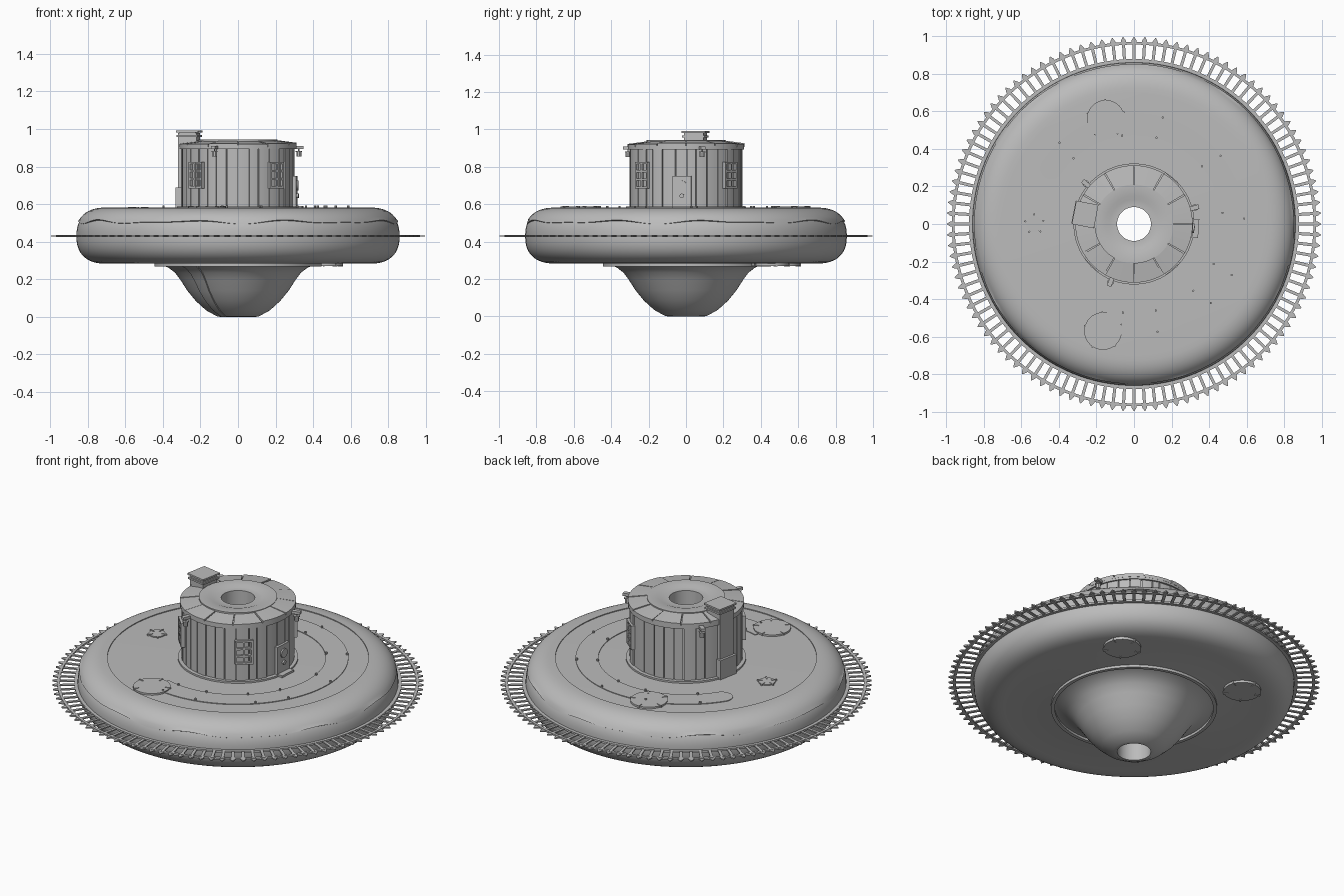
import bpy, bmesh, math, random
from math import cos, sin, pi, radians
from mathutils import Matrix, Vector

random.seed(4)
if "Cube" in bpy.data.objects:
    bpy.data.objects.remove(bpy.data.objects["Cube"])

gray = bpy.data.materials.new("plain gray")
gray.use_nodes = True
gray.diffuse_color = (0.5, 0.5, 0.5, 1)
gray.node_tree.nodes["Principled BSDF"].inputs["Base Color"].default_value = (0.5, 0.5, 0.5, 1)


def finish(name, bm):
    bmesh.ops.recalc_face_normals(bm, faces=bm.faces)
    mesh = bpy.data.meshes.new(name)
    bm.to_mesh(mesh)
    bm.free()
    mesh.materials.append(gray)
    obj = bpy.data.objects.new(name, mesh)
    bpy.context.collection.objects.link(obj)
    return obj


def add_lathe(bm, profile, start=0, end=360, steps=96):
    """Sweep a closed (radius, z) profile around the z axis."""
    full = end - start == 360
    rings = []
    for i in range(steps if full else steps + 1):
        a = radians(start + (end - start) * i / steps)
        rings.append([bm.verts.new((r * cos(a), r * sin(a), z)) for r, z in profile])
    n = len(profile)
    for i in range(steps):
        p, q = rings[i], rings[(i + 1) % len(rings)]
        for j in range(n):
            k = (j + 1) % n
            bm.faces.new((p[j], q[j], q[k], p[k]))
    if not full:
        bm.faces.new(rings[0])
        bm.faces.new(rings[-1])


def lathe(name, profile, start=0, end=360, steps=96):
    bm = bmesh.new()
    add_lathe(bm, profile, start, end, steps)
    return finish(name, bm)


def rect(r0, r1, z0, z1):
    return [(r0, z0), (r1, z0), (r1, z1), (r0, z1)]


def polar(angle, radius, z, side=0):
    """Frame whose x axis points outwards at the given angle."""
    return Matrix.Rotation(radians(angle), 4, "Z") @ Matrix.Translation((radius, side, z))


def add_box(bm, frame, size):
    bmesh.ops.create_cube(bm, size=1, matrix=frame @ Matrix.Diagonal((*size, 1)))


def add_disc(bm, frame, radius, depth, sides=32):
    bmesh.ops.create_cone(bm, cap_ends=True, segments=sides, radius1=radius,
                          radius2=radius, depth=depth, matrix=frame)


# Saucer hull with bowl and central shaft
def rim(t, grow=0):
    c, s = cos(t), sin(t)
    p = 2 / 2.4
    return (0.70 + (0.16 + grow) * math.copysign(abs(c) ** p, c),
            0.43 + (0.147 + grow) * math.copysign(abs(s) ** p, s))


bowl = [(0.09, 0), (0.11, 0.002), (0.17, 0.035), (0.225, 0.085), (0.27, 0.14),
        (0.305, 0.195), (0.335, 0.235), (0.37, 0.262), (0.41, 0.278)]
edge = [rim(-pi / 2 + pi * i / 24) for i in range(25)]
lathe("saucer_hull", bowl + [(0.43, 0.283)] + edge + [(0.09, 0.577)], steps=128)

# Upper cover with a wavy lower lip
outer = [rim(pi / 2 - 1.12 * i / 10, 0.005) for i in range(11)]
inner = [rim(pi / 2 - 1.12 * i / 10, -0.004) for i in range(11)]
cover = lathe("wavy_cover", outer + inner[::-1], steps=160)
for v in cover.data.vertices:
    a = math.atan2(v.co.y, v.co.x)
    if v.co.z < 0.52:
        v.co.z += 0.007 * sin(9 * a) + 0.005 * sin(14 * a + 1)

# Bowl collar and raised seam strip
lathe("bowl_collar", rect(0.425, 0.445, 0.268, 0.29))
skin = [(r + 0.007, z - 0.003) for r, z in bowl[1:]]
lathe("bowl_strip", skin + [(r - 0.01, z + 0.005) for r, z in bowl[:0:-1]], -138, -124, 8)

# Track ring: two rails and pointed sleepers
lathe("inner_rail", rect(0.855, 0.878, 0.425, 0.436), steps=128)
lathe("outer_rail", rect(0.955, 0.97, 0.425, 0.436), steps=128)
bm = bmesh.new()
half = [(0.85, 0.008), (0.962, 0.008), (0.966, 0.015), (0.978, 0.013), (0.996, 0.002)]
outline = half + [(x, -y) for x, y in half[::-1]]
count = 108
for i in range(count):
    turn = Matrix.Rotation(2 * pi * i / count, 4, "Z")
    low, high = ([bm.verts.new(turn @ Vector((x, y, z))) for x, y in outline]
                 for z in (0.427, 0.434))
    bm.faces.new(low)
    bm.faces.new(high)
    for j in range(len(outline)):
        k = (j + 1) % len(outline)
        bm.faces.new((low[j], low[k], high[k], high[j]))
finish("track_sleepers", bm)

# Curved path with a rounded end
bm = bmesh.new()
add_lathe(bm, rect(0.47, 0.592, 0.57, 0.581), -107, 146, 80)
add_disc(bm, polar(146, 0.531, 0.5755), 0.061, 0.011)
finish("curved_path", bm)

# Small posts beside the path
bm = bmesh.new()
for a in (-95, -75, -45, -30, 5, 40, 78, 100, 130):
    for r in (0.475, 0.587):
        add_disc(bm, polar(a + random.uniform(-4, 4), r, 0.583), 0.006, 0.018, 8)
finish("path_posts", bm)


# Round landing pads above and below the saucer
def pad(name, x, y, z, radius):
    bm = bmesh.new()
    place = Matrix.Translation((x, y, z))
    add_disc(bm, place, radius, 0.02, 40)
    for a in range(20, 380, 72):
        add_box(bm, place @ polar(a, radius * 0.9, 0), (0.03, 0.008, 0.026))
    finish(name, bm)


pad("front_top_pad", -0.165, -0.57, 0.577, 0.1)
pad("back_top_pad", -0.15, 0.56, 0.577, 0.1)
pad("left_bottom_pad", 0.46, 0.45, 0.28, 0.1)
pad("right_bottom_pad", -0.33, 0.51, 0.28, 0.1)
pad("small_hatch", -0.53, 0, 0.573, 0.045)

# Tower core, base ring and flat roof around the shaft
lathe("tower_core", [(0.09, 0.57), (0.293, 0.57), (0.293, 0.915), (0.21, 0.925),
                     (0.21, 0.943), (0.15, 0.943), (0.13, 0.935), (0.09, 0.935)])
lathe("tower_base_ring", rect(0.28, 0.322, 0.57, 0.587))
lathe("eave_ring", rect(0.285, 0.311, 0.893, 0.915))

# Wall planks of slightly uneven width and depth
bm = bmesh.new()
planks = 32
cuts = [360 * (i + random.uniform(-0.18, 0.18)) / planks for i in range(planks)]
cuts.append(cuts[0] + 360)
for a, b in zip(cuts, cuts[1:]):
    r = random.uniform(0.299, 0.306)
    add_lathe(bm, rect(0.285, r, 0.58, 0.9), a + 0.5, b - 0.5, 3)
finish("wall_planks", bm)

# Roof wedges
bm = bmesh.new()
for i in range(12):
    lift = random.uniform(-0.004, 0.004)
    profile = [(0.2, 0.915), (0.312, 0.905), (0.312, 0.923 + lift), (0.2, 0.938 + lift)]
    add_lathe(bm, profile, i * 30 + 0.6, i * 30 + 29.4, 6)
finish("roof_wedges", bm)


# Windows with frames and bars
def window(name, angle):
    bm = bmesh.new()
    z, w, h = 0.755, 0.088, 0.13
    for s in (-1, 0, 1):
        add_box(bm, polar(angle, 0.305, z, s * w / 2), (0.026, 0.011, h))
    for i in range(4):
        add_box(bm, polar(angle, 0.304, z + h * (i / 3 - 0.5)), (0.026, w + 0.011, 0.011))
    finish(name, bm)


for name, angle in (("front_left_window", -49), ("front_right_window", -136),
                    ("back_left_window", 50)):
    window(name, angle)

# Door with a round porthole, knob and step
bm = bmesh.new()
add_box(bm, polar(-4, 0.304, 0.665), (0.02, 0.1, 0.17))
side = Matrix.Rotation(pi / 2, 4, "Y")
add_disc(bm, polar(-4, 0.315, 0.7) @ side, 0.026, 0.014, 24)
add_disc(bm, polar(-4, 0.317, 0.645) @ side, 0.012, 0.014, 16)
add_box(bm, polar(-4, 0.315, 0.585), (0.06, 0.1, 0.012))
finish("door", bm)

# Chimney stack with cap and wall breast
bm = bmesh.new()
add_box(bm, polar(169, 0.265, 0.945), (0.1, 0.105, 0.07))
add_box(bm, polar(169, 0.265, 0.963), (0.115, 0.122, 0.01))
add_box(bm, polar(169, 0.265, 0.975), (0.085, 0.09, 0.02))
add_box(bm, polar(169, 0.265, 0.987), (0.12, 0.127, 0.01))
add_box(bm, polar(169, 0.297, 0.75), (0.035, 0.1, 0.36))
add_box(bm, polar(169, 0.31, 0.63), (0.036, 0.12, 0.12))
finish("chimney", bm)

# Roof beams with hanging lanterns
for label, angle in (("left", 15), ("back", 140), ("front", -112)):
    bm = bmesh.new()
    add_box(bm, polar(angle, 0.322, 0.902), (0.07, 0.024, 0.016))
    add_box(bm, polar(angle, 0.335, 0.886), (0.005, 0.005, 0.03))
    add_disc(bm, polar(angle, 0.335, 0.865), 0.014, 0.025, 8)
    add_disc(bm, polar(angle, 0.335, 0.88), 0.018, 0.006, 8)
    finish(label + "_lantern", bm)

# Smooth the rounded parts and keep sharp edges
bpy.ops.object.select_all(action="DESELECT")
for obj in bpy.context.collection.objects:
    if obj.type == "MESH":
        obj.select_set(True)
        bpy.context.view_layer.objects.active = obj
bpy.ops.object.shade_smooth_by_angle(angle=radians(30))
